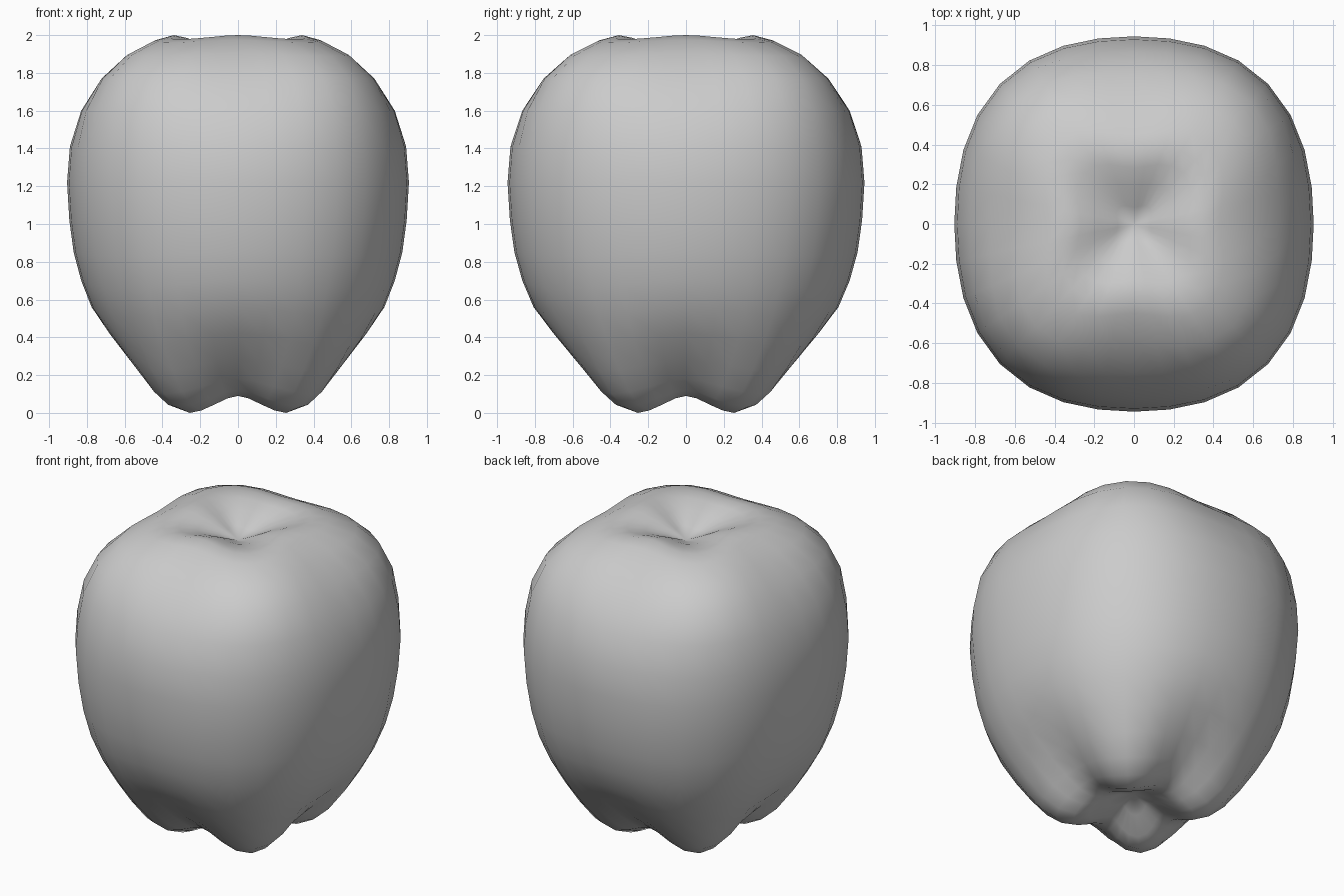
import bpy, bmesh, math

cube = bpy.data.objects.get("Cube")
if cube:
    bpy.data.objects.remove(cube, do_unlink=True)

# Material
skin = bpy.data.materials.new("light grey")
skin.use_nodes = True
colour = (0.6, 0.6, 0.6, 1.0)
skin.diffuse_color = colour
bsdf = next(n for n in skin.node_tree.nodes if n.type == 'BSDF_PRINCIPLED')
bsdf.inputs["Base Color"].default_value = colour

# Profile rings from the stem hollow down to the base:
# radius and height on the axes, then radius and height on the diagonals
RINGS = [
    (0.08, 1.90, 0.11, 1.90), (0.18, 1.95, 0.24, 1.945),
    (0.27, 1.985, 0.35, 1.97), (0.34, 2.00, 0.44, 1.978),
    (0.43, 1.975, 0.54, 1.96), (0.57, 1.90, 0.70, 1.89),
    (0.72, 1.77, 0.83, 1.77), (0.83, 1.60, 0.91, 1.60),
    (0.89, 1.41, 0.945, 1.40), (0.905, 1.22, 0.955, 1.22),
    (0.893, 1.02, 0.94, 1.02), (0.87, 0.85, 0.91, 0.83),
    (0.83, 0.70, 0.865, 0.66), (0.775, 0.56, 0.80, 0.50),
    (0.68, 0.42, 0.72, 0.35), (0.55, 0.28, 0.64, 0.22),
    (0.44, 0.18, 0.55, 0.10), (0.36, 0.12, 0.46, 0.03),
    (0.28, 0.09, 0.36, 0.00), (0.20, 0.10, 0.27, 0.03),
    (0.10, 0.14, 0.15, 0.11),
]
TOP, BASE, SEGMENTS = 1.86, 0.17, 32

bm = bmesh.new()
loops = []
for r_axis, z_axis, r_diag, z_diag in RINGS:
    loop = []
    for i in range(SEGMENTS):
        a = 2 * math.pi * i / SEGMENTS
        w = math.sin(2 * a) ** 2           # 0 on the axes, 1 on the diagonals
        r = r_axis + (r_diag - r_axis) * w
        z = z_axis + (z_diag - z_axis) * w
        depth = 1 + 0.044 * min(1, z / 0.6)  # slightly deeper than wide
        loop.append(bm.verts.new((r * math.cos(a), r * math.sin(a) * depth, z)))
    loops.append(loop)

# Skin between the rings, closed by a fan at each end
top = bm.verts.new((0, 0, TOP))
base = bm.verts.new((0, 0, BASE))
for i in range(SEGMENTS):
    j = (i + 1) % SEGMENTS
    for upper, lower in zip(loops, loops[1:]):
        bm.faces.new((upper[i], lower[i], lower[j], upper[j]))
    bm.faces.new((top, loops[0][i], loops[0][j]))
    bm.faces.new((base, loops[-1][j], loops[-1][i]))
bmesh.ops.recalc_face_normals(bm, faces=bm.faces)
for f in bm.faces:
    f.smooth = True

mesh = bpy.data.meshes.new("apple_body")
bm.to_mesh(mesh)
bm.free()
mesh.materials.append(skin)
apple = bpy.data.objects.new("apple_body", mesh)
bpy.context.collection.objects.link(apple)
